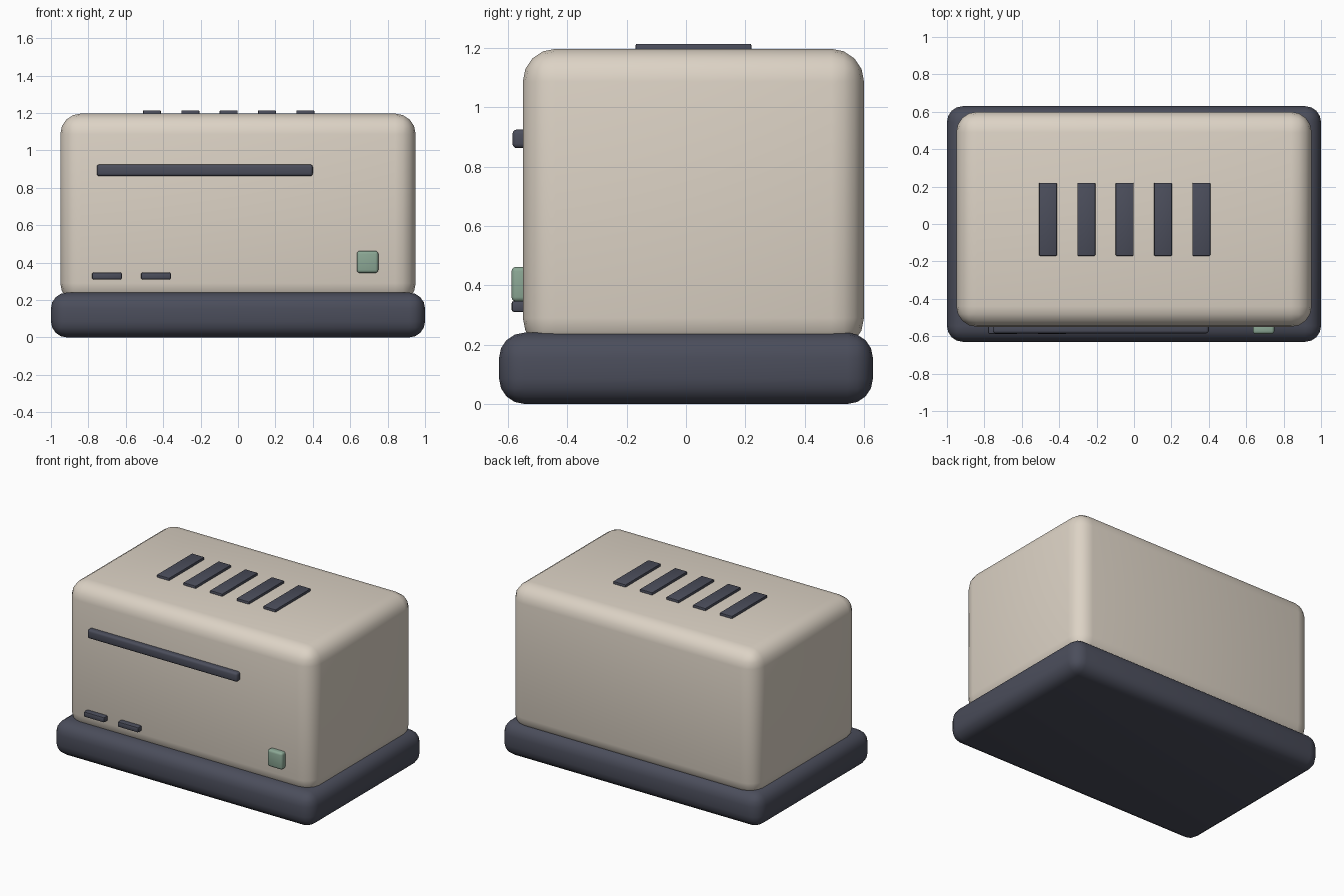
import bpy, bmesh
from math import radians
from mathutils import Vector

if "Cube" in bpy.data.objects:
    bpy.data.objects.remove(bpy.data.objects["Cube"])


def material(name, rgb):
    m = bpy.data.materials.new(name)
    m.diffuse_color = (*rgb, 1)
    m.use_nodes = True
    m.node_tree.nodes["Principled BSDF"].inputs["Base Color"].default_value = m.diffuse_color
    return m


CREAM = material("cream", (0.72, 0.65, 0.56))
DARK = material("dark", (0.07, 0.075, 0.105))
GREEN = material("green", (0.26, 0.39, 0.30))


def rounded_box(name, lo, hi, radius, mat, segments=4):
    """Box between two corners with all edges rounded."""
    lo, hi = Vector(lo), Vector(hi)
    mesh = bpy.data.meshes.new(name)
    bm = bmesh.new()
    bmesh.ops.create_cube(bm, size=1)
    bmesh.ops.scale(bm, vec=hi - lo, verts=bm.verts)
    bm.to_mesh(mesh)
    bm.free()
    obj = bpy.data.objects.new(name, mesh)
    obj.location = (lo + hi) / 2
    bpy.context.collection.objects.link(obj)
    mesh.materials.append(mat)
    bevel = obj.modifiers.new("rounding", 'BEVEL')
    bevel.width = radius
    bevel.segments = segments
    bpy.ops.object.select_all(action='DESELECT')
    obj.select_set(True)
    bpy.context.view_layer.objects.active = obj
    bpy.ops.object.modifier_apply(modifier=bevel.name)
    bpy.ops.object.shade_smooth_by_angle(angle=radians(40))
    return obj


# Plinth and main housing
rounded_box("base", (-1, -0.63, 0), (1, 0.63, 0.24), 0.085, DARK)
rounded_box("body", (-0.95, -0.55, 0.18), (0.95, 0.60, 1.197), 0.11, CREAM)

# Top vents
for i in range(5):
    x = -0.46 + 0.205 * i
    rounded_box(f"top_vent_{i + 1}", (x - 0.048, -0.17, 1.18),
                (x + 0.048, 0.22, 1.214), 0.005, DARK, 2)

# Front slot bar
rounded_box("front_slot", (-0.755, -0.585, 0.862), (0.40, -0.525, 0.925), 0.015, DARK, 3)

# Small front ports
for i, x in enumerate((-0.70, -0.438)):
    rounded_box(f"front_port_{i + 1}", (x - 0.08, -0.588, 0.31),
                (x + 0.08, -0.53, 0.347), 0.008, DARK, 2)

# Square button
rounded_box("button", (0.635, -0.588, 0.345), (0.75, -0.53, 0.462), 0.015, GREEN, 3)
